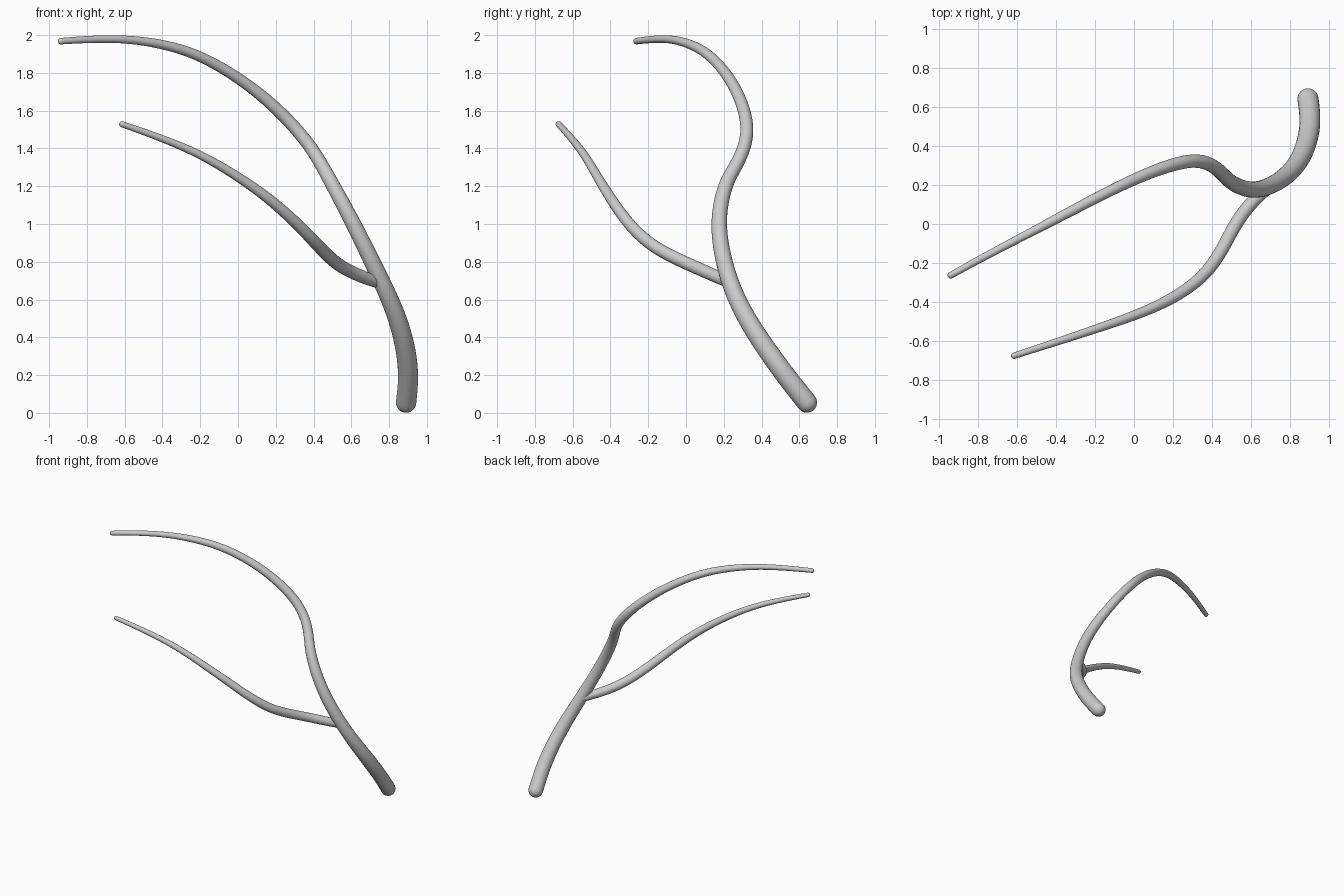
import bpy, bmesh
from math import sin, cos, pi
from mathutils import Vector

if "Cube" in bpy.data.objects:
    bpy.data.objects.remove(bpy.data.objects["Cube"])

SIDES, STEPS, CAP = 24, 8, 6


def smooth_path(pts):
    """Catmull-Rom through (x, y, z, radius) points, then lightly relaxed."""
    p = [Vector(q) for q in pts]
    p = [p[0] * 2 - p[1]] + p + [p[-1] * 2 - p[-2]]
    out = []
    for i in range(1, len(p) - 2):
        a, b, c, d = p[i - 1:i + 3]
        for k in range(STEPS):
            t = k / STEPS
            out.append(0.5 * (2 * b + (c - a) * t + (2 * a - 5 * b + 4 * c - d) * t * t
                              + (3 * b - a - 3 * c + d) * t ** 3))
    out.append(p[-2])
    for _ in range(20):
        out = [out[0]] + [(a + 2 * b + c) / 4 for a, b, c in zip(out, out[1:], out[2:])] + [out[-1]]
    return out


def limb(name, pts):
    """Tapered round tube with domed ends."""
    path = smooth_path(pts)
    pos = [Vector(q[:3]) for q in path]
    rad = [q[3] for q in path]
    n = len(pos)
    tan = [(pos[min(i + 1, n - 1)] - pos[max(i - 1, 0)]).normalized() for i in range(n)]
    angles = [k / CAP * pi / 2 for k in range(1, CAP)]
    rings = [(pos[0] - tan[0] * rad[0] * sin(a), tan[0], rad[0] * cos(a)) for a in reversed(angles)]
    rings += list(zip(pos, tan, rad))
    rings += [(pos[-1] + tan[-1] * rad[-1] * sin(a), tan[-1], rad[-1] * cos(a)) for a in angles]

    bm = bmesh.new()
    side = tan[0].orthogonal().normalized()
    loops = []
    for c, t, r in rings:
        side = (side - t * side.dot(t)).normalized()
        other = t.cross(side)
        loops.append([bm.verts.new(c + r * (side * cos(2 * pi * j / SIDES) + other * sin(2 * pi * j / SIDES)))
                      for j in range(SIDES)])
    for a, b in zip(loops, loops[1:]):
        for j in range(SIDES):
            k = (j + 1) % SIDES
            bm.faces.new((a[j], a[k], b[k], b[j]))
    # end poles
    start = bm.verts.new(pos[0] - tan[0] * rad[0])
    end = bm.verts.new(pos[-1] + tan[-1] * rad[-1])
    for j in range(SIDES):
        k = (j + 1) % SIDES
        bm.faces.new((start, loops[0][k], loops[0][j]))
        bm.faces.new((end, loops[-1][j], loops[-1][k]))
    for f in bm.faces:
        f.smooth = True
    me = bpy.data.meshes.new(name)
    bm.to_mesh(me)
    bm.free()
    ob = bpy.data.objects.new(name, me)
    bpy.context.collection.objects.link(ob)
    return ob


# Main stem
limb("main_branch", [
    (0.89, 0.64, 0.055, 0.054), (0.904, 0.51, 0.22, 0.053), (0.87, 0.37, 0.42, 0.051),
    (0.805, 0.268, 0.60, 0.047), (0.71, 0.2, 0.80, 0.044), (0.607, 0.17, 1.01, 0.041),
    (0.505, 0.205, 1.20, 0.038), (0.45, 0.26, 1.30, 0.036), (0.39, 0.307, 1.40, 0.035),
    (0.31, 0.325, 1.50, 0.034), (0.215, 0.308, 1.60, 0.033), (0.10, 0.27, 1.70, 0.031),
    (-0.04, 0.21, 1.80, 0.029), (-0.21, 0.125, 1.893, 0.027), (-0.38, 0.035, 1.947, 0.025),
    (-0.58, -0.07, 1.978, 0.021), (-0.78, -0.175, 1.978, 0.019), (-0.937, -0.262, 1.968, 0.017)])

# Side shoot, rooted inside the stem
limb("side_branch", [
    (0.755, 0.25, 0.685, 0.03), (0.685, 0.187, 0.71, 0.033), (0.59, 0.098, 0.75, 0.034),
    (0.51, -0.015, 0.80, 0.034), (0.43, -0.17, 0.878, 0.033), (0.325, -0.295, 0.99, 0.031),
    (0.17, -0.395, 1.13, 0.028), (0.01, -0.465, 1.243, 0.025), (-0.175, -0.53, 1.355, 0.022),
    (-0.385, -0.6, 1.447, 0.019), (-0.613, -0.674, 1.528, 0.016)])
